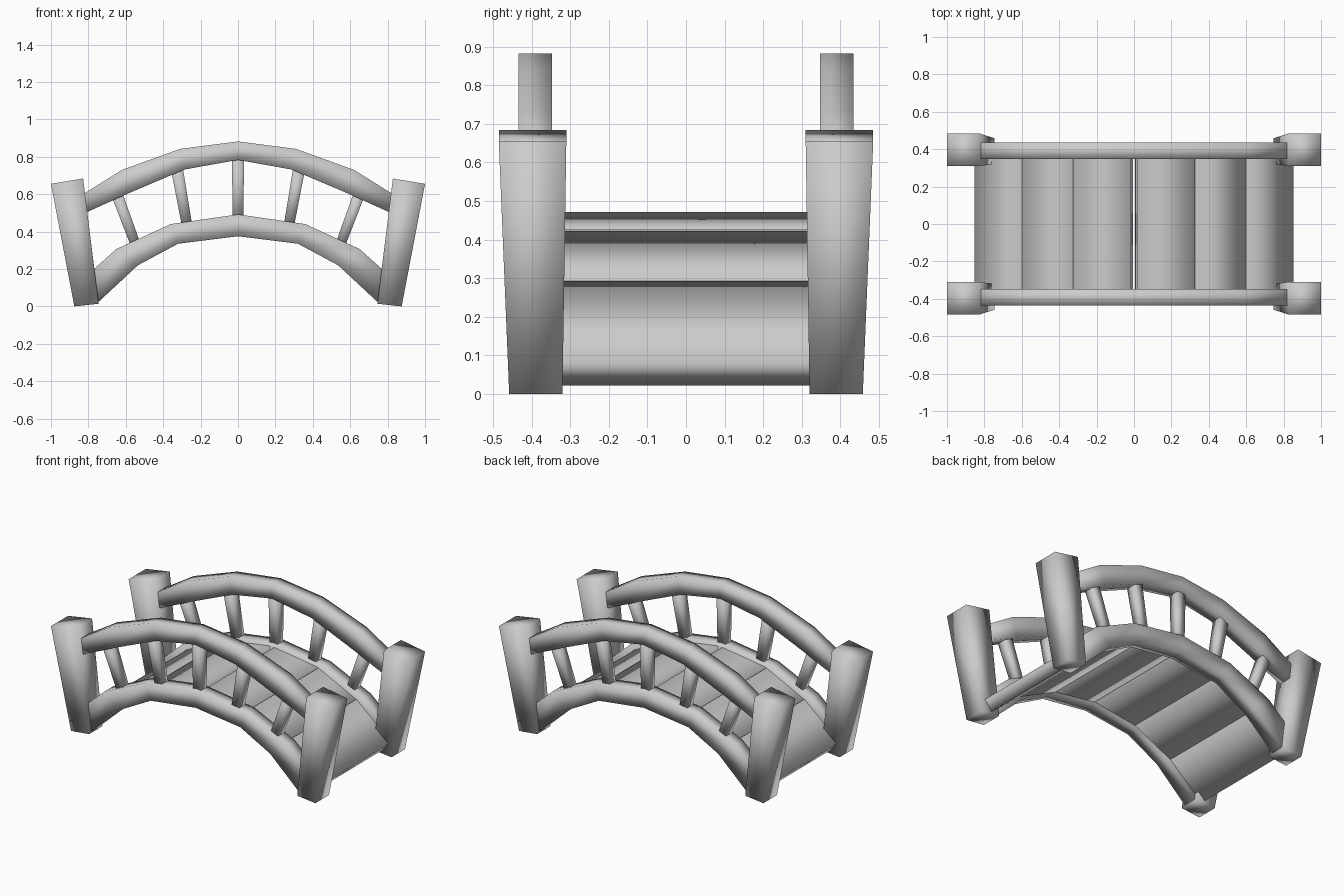
import bpy, bmesh
from mathutils import Vector

cube = bpy.data.objects.get("Cube")
if cube:
    bpy.data.objects.remove(cube, do_unlink=True)

grey = bpy.data.materials.new("plain grey")
grey.use_nodes = True
COLOUR = (0.6, 0.6, 0.6, 1)
grey.diffuse_color = COLOUR
grey.node_tree.nodes["Principled BSDF"].inputs["Base Color"].default_value = COLOUR


def loft(name, rings, smooth_caps=True):
    """Skin a row of equal rings and cap both ends."""
    bm = bmesh.new()
    loops = [[bm.verts.new(p) for p in ring] for ring in rings]
    n = len(loops[0])
    for a, b in zip(loops, loops[1:]):
        for i in range(n):
            j = (i + 1) % n
            bm.faces.new((a[i], a[j], b[j], b[i])).smooth = True
    for loop in (loops[0], loops[-1]):
        bm.faces.new(loop).smooth = smooth_caps
    bmesh.ops.recalc_face_normals(bm, faces=bm.faces)
    mesh = bpy.data.meshes.new(name)
    bm.to_mesh(mesh)
    bm.free()
    mesh.materials.append(grey)
    obj = bpy.data.objects.new(name, mesh)
    bpy.context.collection.objects.link(obj)


def arch(name, y, half, top, bottom):
    """Segmented square-section arch from the right half of its outline."""
    def whole(pts):
        return [(-x, z) for x, z in reversed(pts[1:])] + pts
    near, far = y - half, y + half
    loft(name, [[(xt, near, zt), (xt, far, zt), (xb, far, zb), (xb, near, zb)]
                for (xt, zt), (xb, zb) in zip(whole(top), whole(bottom))])


def plank(name, sx, low, high, half_y=0.36, thick=0.08):
    """Thick board across the deck; low and high lie on its top surface."""
    a = Vector((sx * low[0], 0, low[1]))
    b = Vector((sx * high[0], 0, high[1]))
    down = Vector((b.z - a.z, 0, a.x - b.x)).normalized() * thick * -sx
    profile = [a, b, b + down, a + down]
    loft(name, [[p + Vector((0, y, 0)) for p in profile] for y in (-half_y, half_y)],
         smooth_caps=False)


def upright(name, y, low, high):
    """Square spindle, a little wider at the top."""
    loft(name, [[(x + i * r, y + j * r, z)
                 for i, j in ((-1, -1), (1, -1), (1, 1), (-1, 1))]
                for (x, z), r in ((low, 0.028), (high, 0.033))])


# Arched rails and beams with their uprights
spindles = [((0, 0.44), (0, 0.82)), ((0.272, 0.43), (0.332, 0.765)),
            ((0.54, 0.31), (0.665, 0.645))]
for side, label in ((-1, "front"), (1, "back")):
    y = side * 0.391
    arch(label + "_handrail", y, 0.0435,
         [(0, 0.882), (0.31, 0.842), (0.62, 0.73), (0.82, 0.605)],
         [(0, 0.783), (0.285, 0.732), (0.58, 0.607), (0.81, 0.503)])
    arch(label + "_beam", y, 0.0435,
         [(0, 0.492), (0.36, 0.44), (0.65, 0.307), (0.82, 0.155)],
         [(0, 0.375), (0.32, 0.335), (0.535, 0.22), (0.75, 0.02)])
    for low, high in spindles:
        for sx in ((-1, 1) if low[0] else (1,)):
            upright(label + "_upright", y, (sx * low[0], low[1]), (sx * high[0], high[1]))

# Leaning tapered corner posts
for side, label in ((-1, "front"), (1, "back")):
    for sx, hand in ((-1, "right"), (1, "left")):
        rings = []
        for x_in, z_in, x_out, z_out, y_in, y_out in (
                (0.745, 0.014, 0.875, 0, 0.32, 0.458),
                (0.828, 0.684, 1.0, 0.655, 0.31, 0.485)):
            rings.append([(sx * x_in, side * y_in, z_in), (sx * x_out, side * y_in, z_out),
                          (sx * x_out, side * y_out, z_out), (sx * x_in, side * y_out, z_in)])
        loft(f"{label}_{hand}_post", rings)

# Deck planks
for sx, hand in ((-1, "right"), (1, "left")):
    plank(hand + "_lower_plank", sx, (0.853, 0.083), (0.605, 0.293))
    plank(hand + "_middle_plank", sx, (0.6, 0.293), (0.332, 0.423))
    plank(hand + "_upper_plank", sx, (0.325, 0.427), (0.016, 0.472))
